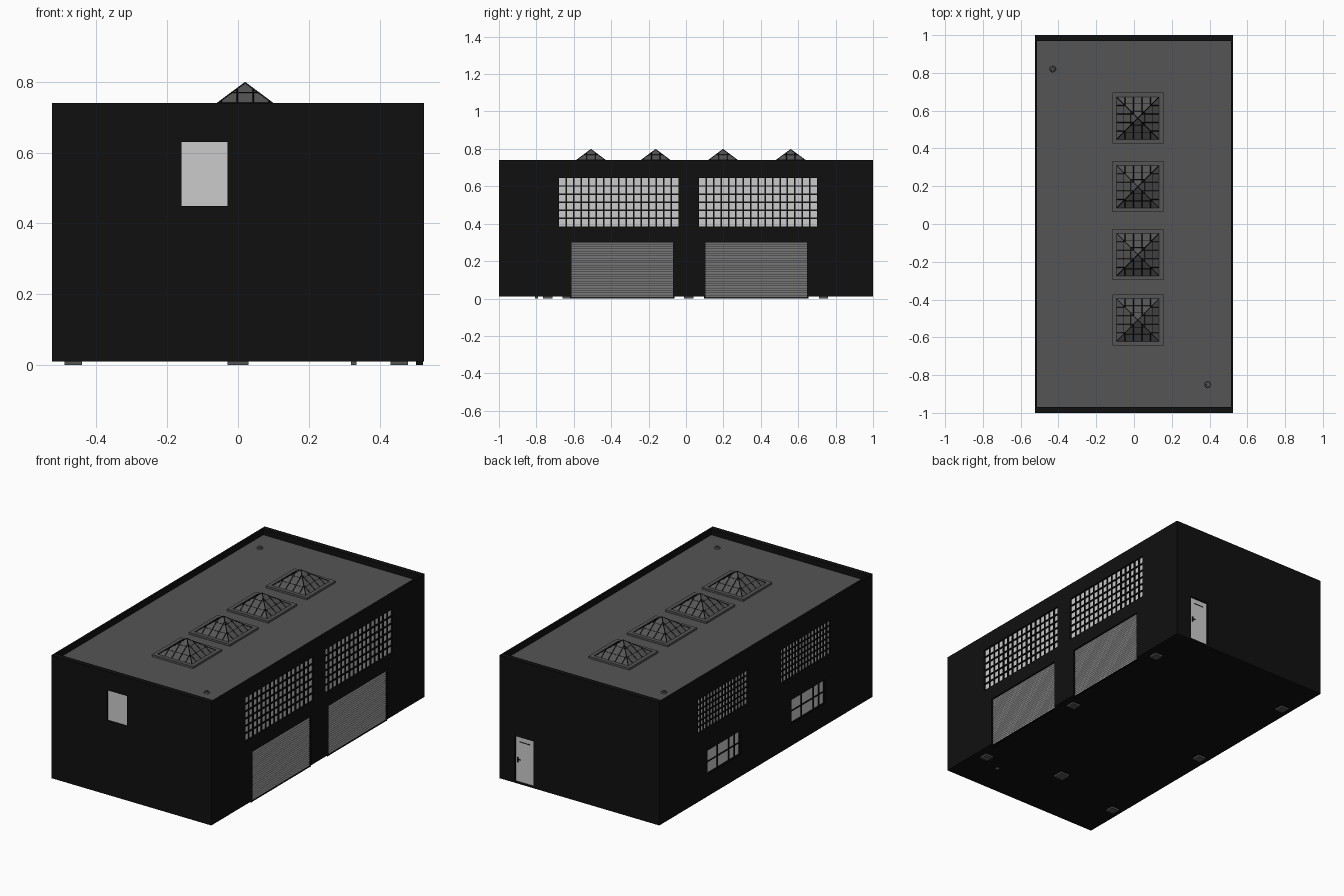
import bpy, bmesh
from mathutils import Vector, Matrix

if "Cube" in bpy.data.objects:
    bpy.data.objects.remove(bpy.data.objects["Cube"])


def material(name, v):
    m = bpy.data.materials.new(name)
    m.diffuse_color = (v, v, v, 1)
    m.use_nodes = True
    m.node_tree.nodes["Principled BSDF"].inputs["Base Color"].default_value = m.diffuse_color
    return m


BLACK = material("black_cladding", 0.005)
DARK = material("roof_grey", 0.09)
PALE = material("pale_panel", 0.6)


def finish(bm, name, mat):
    bmesh.ops.recalc_face_normals(bm, faces=bm.faces)
    me = bpy.data.meshes.new(name)
    bm.to_mesh(me)
    bm.free()
    ob = bpy.data.objects.new(name, me)
    bpy.context.collection.objects.link(ob)
    if mat:
        me.materials.append(mat)
    return ob


def add_box(bm, x0, x1, y0, y1, z0, z1):
    c = Vector(((x0 + x1) / 2, (y0 + y1) / 2, (z0 + z1) / 2))
    s = Matrix.Diagonal((abs(x1 - x0), abs(y1 - y0), abs(z1 - z0), 1))
    bmesh.ops.create_cube(bm, size=1, matrix=Matrix.Translation(c) @ s)


def boxes(name, items, mat=None):
    bm = bmesh.new()
    for b in items:
        add_box(bm, *b)
    return finish(bm, name, mat)


def add_bar(bm, p, q, r):
    p, q = Vector(p), Vector(q)
    d = q - p
    rot = d.to_track_quat('Z', 'Y').to_matrix().to_4x4()
    bmesh.ops.create_cone(bm, cap_ends=True, segments=4, radius1=r, radius2=r, depth=d.length,
                          matrix=Matrix.Translation((p + q) / 2) @ rot)


W, L, TOP, BASE, ROOF = 0.525, 1.0, 0.74, 0.01, 0.705
D = 0.014  # recess depth

# Openings: (y0, y1, z0, z1) on the long walls
right_windows = [(-0.68, -0.04, 0.385, 0.645), (0.07, 0.70, 0.385, 0.645)]
garage_doors = [(-0.615, -0.065, 0.0, 0.30), (0.10, 0.65, 0.0, 0.30)]
left_upper = [(0.168, 0.635, 0.415, 0.615), (-0.607, -0.14, 0.415, 0.615)]
left_lower = [(0.234, 0.55, 0.137, 0.285), (-0.56, -0.234, 0.137, 0.285)]
front_window = (-0.16, -0.03, 0.45, 0.63)
back_door = (0.30, 0.425, 0.02, 0.29)

# Building shell, with roof pocket and wall recesses cut out
shell = boxes("building_shell", [(-W, W, -L, L, BASE, TOP)], BLACK)
cuts = [(-0.513, 0.513, -0.97, 0.97, ROOF - 0.005, 1)]
cuts += [(W - D, W + 0.1, y0, y1, z0 if z0 else -0.05, z1) for y0, y1, z0, z1 in right_windows + garage_doors]
cuts += [(-W - 0.1, -W + D, *o) for o in left_upper + left_lower]
x0, x1, z0, z1 = front_window
cuts.append((x0, x1, -L - 0.1, -L + D, z0, z1))
x0, x1, z0, z1 = back_door
cuts.append((x0, x1, L - D, L + 0.1, z0, z1))
cutter = boxes("opening_cutter", cuts)
cutter.hide_render = True
mod = shell.modifiers.new("openings", 'BOOLEAN')
mod.operation, mod.solver, mod.object = 'DIFFERENCE', 'EXACT', cutter
bpy.context.view_layer.objects.active = shell
bpy.ops.object.modifier_apply(modifier=mod.name)
bpy.data.objects.remove(cutter)

# Roof deck
boxes("roof_deck", [(-0.513, 0.513, -0.97, 0.97, ROOF - 0.005, ROOF)], DARK)


# Glazed windows with muntin bars; side is +1 right wall, -1 left wall
def window(name, side, o, ys, zs, t=0.006):
    y0, y1, z0, z1 = o
    xin, xg, xb = (side * (W - v) for v in (D, D - 0.004, 0.004))
    boxes(name + "_glass", [(xin, xg, *o)], PALE)
    bars = [(xin, xb, y0 + f * (y1 - y0) - t / 2, y0 + f * (y1 - y0) + t / 2, z0, z1) for f in ys]
    bars += [(xin, xb, y0, y1, z0 + f * (z1 - z0) - t / 2, z0 + f * (z1 - z0) + t / 2) for f in zs]
    boxes(name + "_bars", bars, BLACK)


cols, rows = [i / 16 for i in range(1, 16)], [i / 6 for i in range(1, 6)]
for i, o in enumerate(right_windows):
    window(f"right_window_{i}", 1, o, cols, rows, 0.008)
for i, o in enumerate(left_upper):
    window(f"left_upper_window_{i}", -1, o, cols, rows)
for i, o in enumerate(left_lower):
    window(f"left_lower_window_{i}", -1, o, (0.02, 0.17, 0.33, 0.67, 0.98), (0.03, 0.5, 0.97), 0.005)

# Garage roller doors: ribbed curtain from a zigzag profile, plus guide rails
for i, (y0, y1, z0, z1) in enumerate(garage_doors):
    bm = bmesh.new()
    n = 24
    p = (z1 - 0.004) / n
    prof = [(W - D - 0.001, 0.004)]
    for k in range(n):
        z = 0.004 + k * p
        prof += [(W - 0.010, z + 0.001), (W - 0.007, z + p * 0.3),
                 (W - 0.007, z + p * 0.7), (W - 0.010, z + p * 0.95)]
    prof.append((W - D - 0.001, z1))
    f = bm.faces.new([bm.verts.new((x, y0, z)) for x, z in prof])
    ext = bmesh.ops.extrude_face_region(bm, geom=[f])
    bmesh.ops.translate(bm, vec=(0, y1 - y0, 0), verts=[v for v in ext['geom'] if isinstance(v, bmesh.types.BMVert)])
    finish(bm, f"roller_door_{i}", PALE)
    boxes(f"roller_door_guides_{i}",
          [(W - 0.022, W - 0.003, y - 0.004, y + 0.004, 0, z1) for y in (y0, y1)] +
          [(W - D, W - 0.004, y0, y1, 0.001, 0.006)], BLACK)

# Front window pane
x0, x1, z0, z1 = front_window
boxes("front_window_pane", [(x0, x1, -L + D, -L + 0.008, z0, z1)], PALE)

# Back door with frame, lintel trim and handle
x0, x1, z0, z1 = back_door
boxes("back_door_leaf", [(x0, x1, L - D, L - 0.007, z0, z1)], PALE)
boxes("back_door_trim", [(x0, x0 + 0.004, L - D, L - 0.003, z0, z1), (x1 - 0.004, x1, L - D, L - 0.003, z0, z1),
                         (x0, x1, L - D, L - 0.003, z1 - 0.004, z1),
                         (x0 + 0.03, x1 - 0.03, L - D, L - 0.005, 0.255, 0.259)], BLACK)
boxes("back_door_handle", [(x1 - 0.022, x1 - 0.014, L - 0.008, L - 0.002, 0.135, 0.165),
                           (x1 - 0.036, x1 - 0.014, L - 0.004, L - 0.001, 0.150, 0.155)], BLACK)

# Pyramid skylights: curb, glazing and glazing bars
CX, OUT, B, Z0, H = 0.02, 0.135, 0.113, 0.713, 0.084
for i, cy in enumerate((0.56, 0.198, -0.162, -0.508)):
    curb = []
    for s in (-1, 1):
        curb.append((CX + s * B, CX + s * OUT, cy - OUT, cy + OUT, ROOF - 0.002, Z0 + 0.004))
        curb.append((CX - B, CX + B, cy + s * B, cy + s * OUT, ROOF - 0.002, Z0 + 0.004))
    boxes(f"skylight_curb_{i}", curb, DARK)
    bm = bmesh.new()
    bmesh.ops.create_cone(bm, cap_ends=True, segments=4, radius1=B * 2 ** 0.5, radius2=0, depth=H,
                          matrix=Matrix.Translation((CX, cy, Z0 + H / 2)) @ Matrix.Rotation(0.7853982, 4, 'Z'))
    finish(bm, f"skylight_glazing_{i}", DARK)
    bm = bmesh.new()
    for k in range(4):
        M = Matrix.Translation((CX, cy, Z0)) @ Matrix.Rotation(k * 1.5707963, 4, 'Z')
        add_bar(bm, M @ Vector((B, B, 0)), M @ Vector((0, 0, H)), 0.0025)
        for t in (0.33, 0.67):
            add_bar(bm, M @ Vector((-B * t, -B * t, H * (1 - t))), M @ Vector((B * t, -B * t, H * (1 - t))), 0.002)
        for a in (-0.6, -0.2, 0.2, 0.6):
            add_bar(bm, M @ Vector((a * B, -B, 0)), M @ Vector((a * B, -abs(a) * B, H * (1 - abs(a)))), 0.002)
    finish(bm, f"skylight_bars_{i}", BLACK)

# Roof drains at opposite corners
for i, (x, y) in enumerate(((0.39, -0.85), (-0.43, 0.82))):
    bm = bmesh.new()
    for r, h in ((0.017, 0.006), (0.009, 0.012)):
        bmesh.ops.create_cone(bm, cap_ends=True, segments=16, radius1=r, radius2=r * 0.85, depth=h,
                              matrix=Matrix.Translation((x, y, ROOF + h / 2)))
    finish(bm, f"roof_drain_{i}", DARK)

# Foundation pads under the floor
pads = [(x, y, 0.025) for x in (-0.465, 0.455) for y in (-0.74, 0.015, 0.735)]
pads += [(0, -0.63, 0.03), (0.327, -0.80, 0.008)]
boxes("foundation_pads", [(x - r, x + r, y - r, y + r, 0, BASE + 0.002) for x, y, r in pads], DARK)
